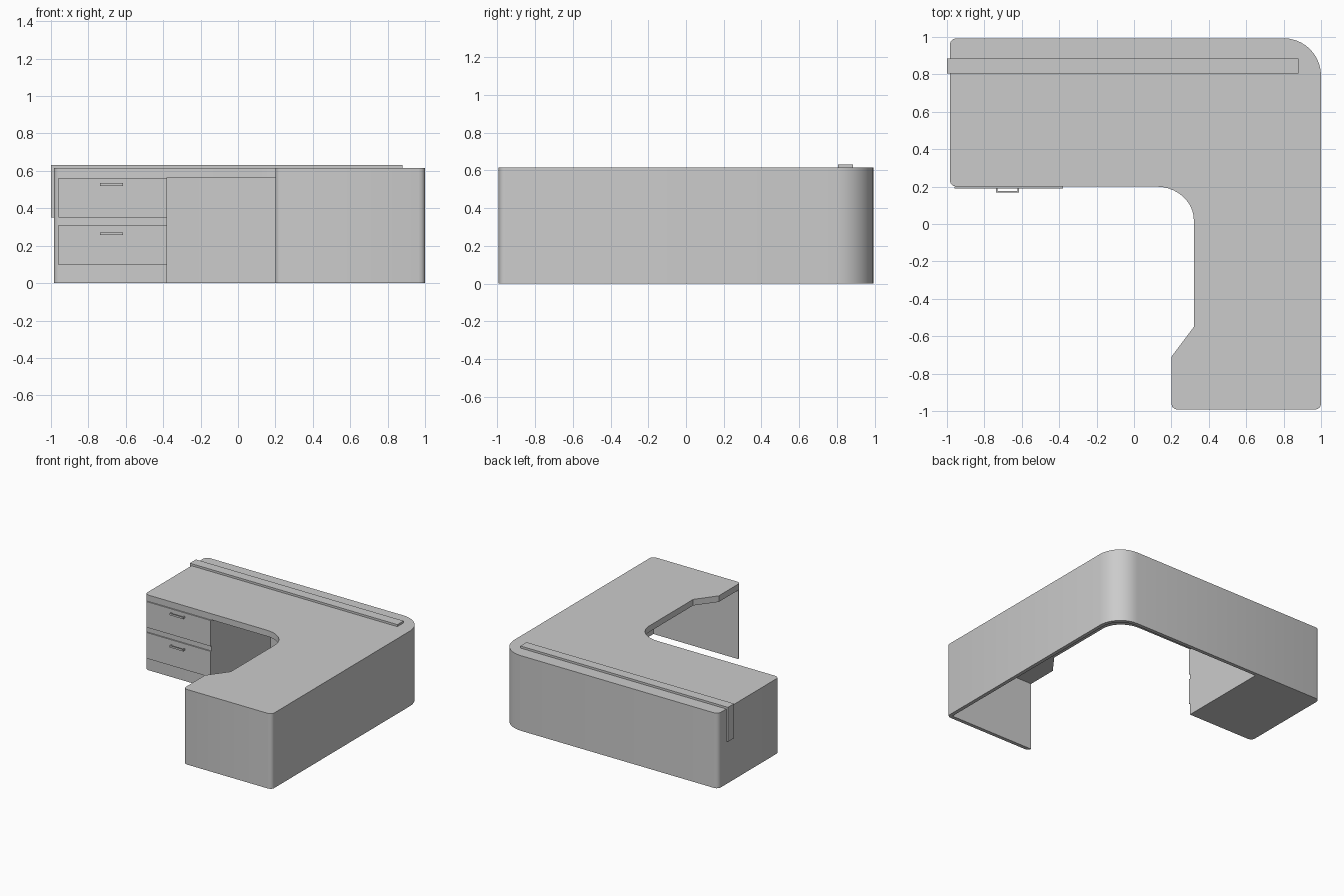
import bpy, bmesh, math

if "Cube" in bpy.data.objects:
    bpy.data.objects.remove(bpy.data.objects["Cube"])

H, UNDER, T = 0.615, 0.565, 0.03      # total height, underside of top, panel thickness
L, R, F, B = -0.985, 1.0, -0.993, 0.993


def arc(cx, cy, rx, ry, a0, a1, n):
    pts = []
    for i in range(n + 1):
        a = math.radians(a0 + (a1 - a0) * i / n)
        pts.append((cx + rx * math.cos(a), cy + ry * math.sin(a)))
    return pts


def prism(name, pts, lo, hi, axis='z', smooth=False):
    """Extrude a closed outline along z (xy outline) or y (xz outline)."""
    place = (lambda p, h: (p[0], p[1], h)) if axis == 'z' else (lambda p, h: (p[0], h, p[1]))
    bm = bmesh.new()
    face = bm.faces.new([bm.verts.new(place(p, lo)) for p in pts])
    ext = bmesh.ops.extrude_face_region(bm, geom=[face])
    moved = [v for v in ext['geom'] if isinstance(v, bmesh.types.BMVert)]
    vec = (0, 0, hi - lo) if axis == 'z' else (0, hi - lo, 0)
    bmesh.ops.translate(bm, verts=moved, vec=vec)
    bmesh.ops.recalc_face_normals(bm, faces=bm.faces)
    mesh = bpy.data.meshes.new(name)
    bm.to_mesh(mesh)
    bm.free()
    ob = bpy.data.objects.new(name, mesh)
    bpy.context.collection.objects.link(ob)
    if smooth:
        bpy.ops.object.select_all(action='DESELECT')
        bpy.context.view_layer.objects.active = ob
        ob.select_set(True)
        bpy.ops.object.shade_smooth_by_angle(angle=math.radians(35))
    return ob


def rect(x0, x1, y0, y1):
    return [(x0, y0), (x1, y0), (x1, y1), (x0, y1)]


# Outer edge shared by the top and the body, anticlockwise from the end panel
c, r = 0.035, 0.2
outer = (arc(0.2 + c, F + 0.03, c, 0.03, 180, 270, 3)
         + arc(R - c, F + 0.03, c, 0.03, 270, 360, 3)
         + arc(R - r, B - r, r, r, 0, 90, 10)
         + arc(L + c, B - c, c, c, 90, 180, 3)
         + arc(L + c, 0.2 + c, c, c, 180, 270, 3))

# L-shaped worktop with rounded inner corner and angled widening
prism('worktop', outer + arc(0.12, 0.02, 0.2, 0.18, 90, 0, 10)
      + [(0.32, -0.55), (0.2, -0.71)], UNDER, H, smooth=True)

# Cabinet, modesty panels and end panel as one continuous body
prism('cabinet_and_panels', outer + [(-0.38, 0.2), (-0.38, B - T)]
      + arc(R - r, B - r, r - T, r - T, 90, 0, 10)
      + [(R - T, F + T)], 0, UNDER, smooth=True)

# Cable strip along the top, folded down the left side
prism('cable_strip', [(0.88, H), (0.88, 0.632), (-1, 0.632), (-1, 0.35), (L, 0.35), (L, H)],
      0.805, 0.885, axis='y')

# Drawer fronts with U-shaped pulls
for name, z0, z1, hz in (('upper', 0.352, 0.563, 0.52), ('lower', 0.098, 0.31, 0.256)):
    prism(name + '_drawer_front', rect(-0.96, -0.38, 0.19, 0.2), z0, z1)
    x0, x1, t = -0.737, -0.615, 0.008
    prism(name + '_drawer_handle',
          [(x0, 0.19), (x0, 0.168), (x1, 0.168), (x1, 0.19),
           (x1 - t, 0.19), (x1 - t, 0.168 + t), (x0 + t, 0.168 + t), (x0 + t, 0.19)],
          hz, hz + 0.015)
